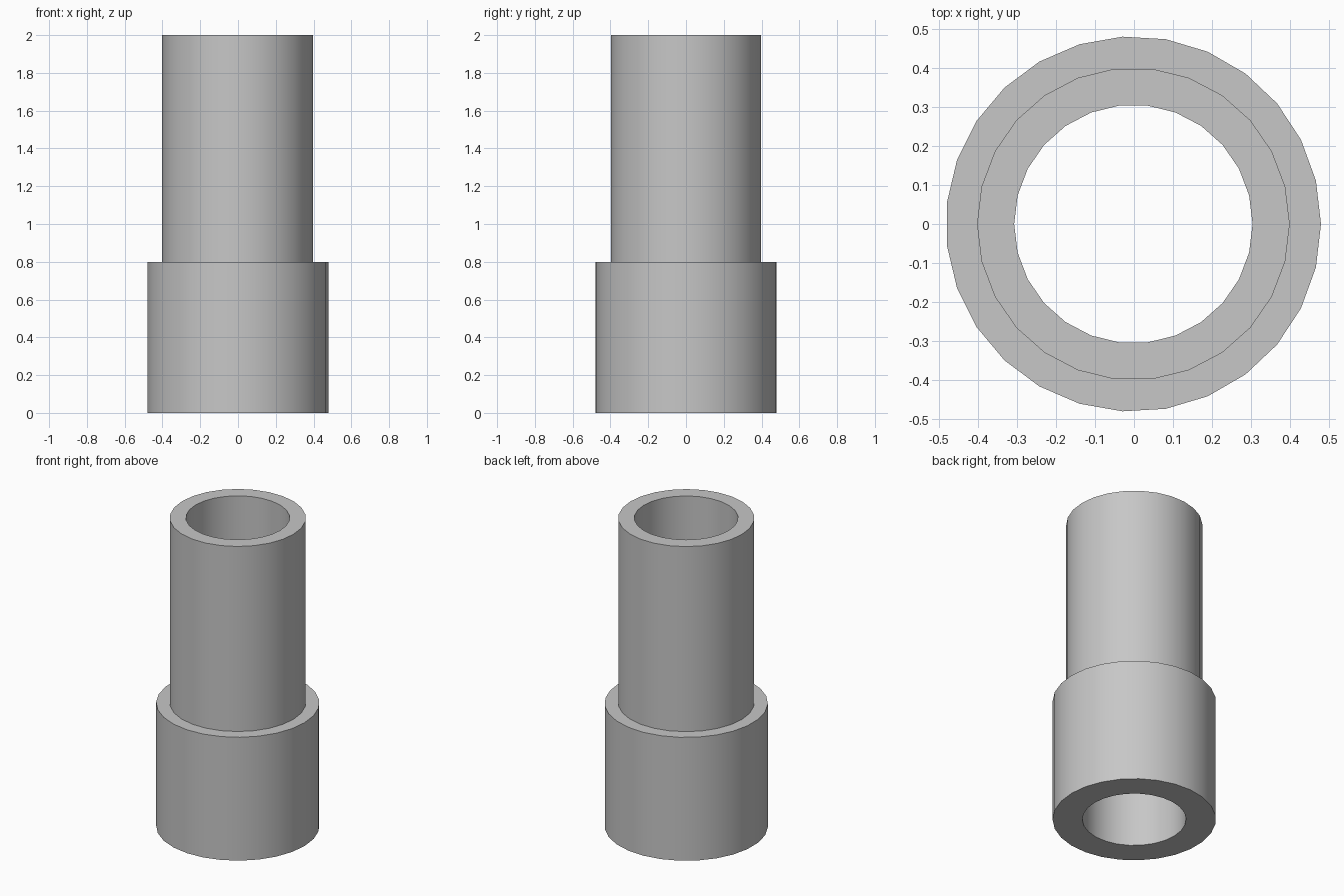
import bpy
import bmesh
import math

if "Cube" in bpy.data.objects:
    bpy.data.objects.remove(bpy.data.objects["Cube"], do_unlink=True)

HEIGHT, SHOULDER = 2.0, 0.8
COLLAR_R, TUBE_R, BORE_R = 0.48, 0.40, 0.305
COLLAR_SIDES, TUBE_SIDES = 27, 26
# An odd-sided collar needs a small shift to sit centred
SHIFT = -COLLAR_R * (1 - math.cos(math.pi / COLLAR_SIDES)) / 2

grey = bpy.data.materials.new("plain_grey")
grey.use_nodes = True
colour = (0.57, 0.57, 0.57, 1)
grey.diffuse_color = colour
grey.node_tree.nodes["Principled BSDF"].inputs["Base Color"].default_value = colour

bm = bmesh.new()


def wall(radius, sides, low, high):
    """Open cylinder wall; returns its bottom and top edge loops."""
    loops = []
    for z in (low, high):
        verts = [bm.verts.new((radius * math.cos(a) + SHIFT, radius * math.sin(a), z))
                 for a in (math.tau * i / sides for i in range(sides))]
        edges = [bm.edges.new((verts[i - 1], verts[i])) for i in range(sides)]
        loops.append((verts, edges))
    (lo, lo_edges), (hi, hi_edges) = loops
    for i in range(sides):
        bm.faces.new((lo[i - 1], lo[i], hi[i], hi[i - 1]))
    return lo_edges, hi_edges


def annulus(outer, inner, up):
    """Flat ring between two coplanar loops."""
    bmesh.ops.triangle_fill(bm, edges=outer + inner, use_beauty=True, normal=(0, 0, up))


# Wide collar, narrower tube and straight through bore
collar_low, collar_high = wall(COLLAR_R, COLLAR_SIDES, 0, SHOULDER)
tube_low, tube_high = wall(TUBE_R, TUBE_SIDES, SHOULDER, HEIGHT)
bore_low, bore_high = wall(BORE_R, TUBE_SIDES, 0, HEIGHT)

# Base, shoulder and top rim
annulus(collar_low, bore_low, -1)
annulus(collar_high, tube_low, 1)
annulus(tube_high, bore_high, 1)
bmesh.ops.recalc_face_normals(bm, faces=bm.faces[:])

mesh = bpy.data.meshes.new("stepped_pipe")
bm.to_mesh(mesh)
bm.free()
mesh.materials.append(grey)
pipe = bpy.data.objects.new("stepped_pipe", mesh)
bpy.context.collection.objects.link(pipe)

# Smooth round walls with crisp rims
bpy.ops.object.select_all(action="DESELECT")
pipe.select_set(True)
bpy.context.view_layer.objects.active = pipe
bpy.ops.object.shade_smooth_by_angle(angle=math.radians(30))
